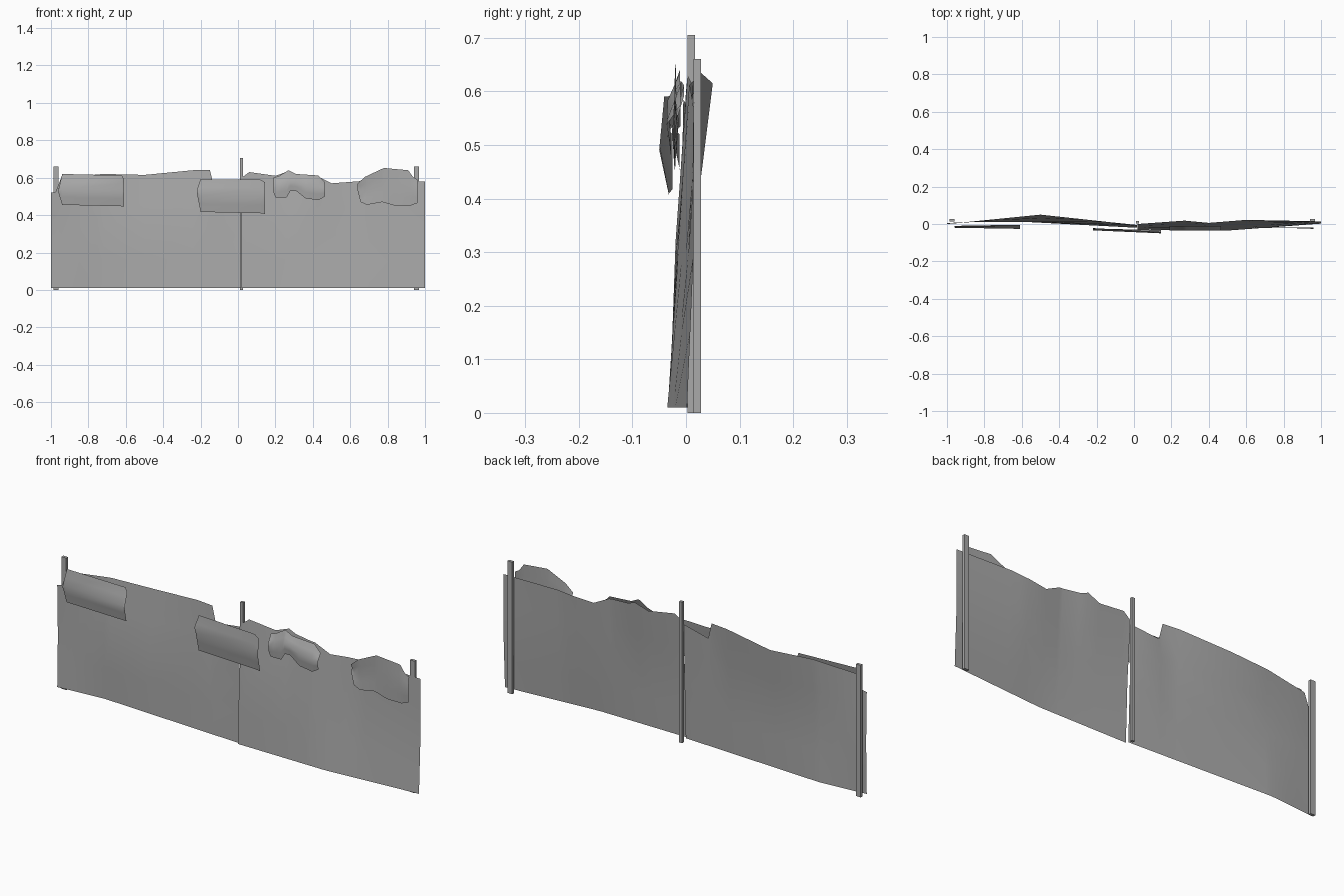
import bpy
import math

default = bpy.data.objects.get("Cube")
if default:
    bpy.data.objects.remove(default, do_unlink=True)

grey = bpy.data.materials.new("weathered grey")
grey.use_nodes = True
shade = (0.4, 0.4, 0.4, 1)
grey.diffuse_color = shade
grey.node_tree.nodes["Principled BSDF"].inputs["Base Color"].default_value = shade


def sample(line, x):
    """Height of a polyline at x."""
    if x <= line[0][0]:
        return line[0][1]
    for (xa, va), (xb, vb) in zip(line, line[1:]):
        if x <= xb:
            return va + (vb - va) * (x - xa) / (xb - xa)
    return line[-1][1]


def add_object(name, verts, faces):
    mesh = bpy.data.meshes.new(name)
    mesh.from_pydata(verts, [], faces)
    mesh.materials.append(grey)
    obj = bpy.data.objects.new(name, mesh)
    bpy.context.collection.objects.link(obj)
    return obj


def sheet(name, bottom, top, depths, rows=4):
    """Thin draped sheet between two outlines; depths run from bottom to top."""
    xs = sorted({p[0] for line in (bottom, top, *depths) for p in line
                 if top[0][0] <= p[0] <= top[-1][0]})
    verts = []
    for x in xs:
        low, high = sample(bottom, x), sample(top, x)
        for r in range(rows + 1):
            t = r / rows
            levels = [(i / (len(depths) - 1), sample(d, x)) for i, d in enumerate(depths)]
            verts.append((x, sample(levels, t), low + (high - low) * t))
    n = rows + 1
    faces = [(c * n + r, c * n + n + r, c * n + n + r + 1, c * n + r + 1)
             for c in range(len(xs) - 1) for r in range(rows)]
    obj = add_object(name, verts, faces)
    bpy.ops.object.select_all(action="DESELECT")
    obj.select_set(True)
    bpy.context.view_layer.objects.active = obj
    bpy.ops.object.shade_smooth_by_angle(angle=math.radians(40))
    return obj


def post(name, x, y, width, height):
    bpy.ops.mesh.primitive_cube_add(size=1, location=(x, y, height / 2))
    obj = bpy.context.object
    obj.name = name
    obj.scale = (width, 0.014, height)
    bpy.ops.object.transform_apply(location=False, rotation=False, scale=True)
    obj.data.materials.append(grey)


# Posts behind the sheets
post("right_post", -0.973, 0.021, 0.026, 0.66)
post("middle_post", 0.018, 0.01, 0.016, 0.705)
post("left_post", 0.955, 0.021, 0.026, 0.66)

# Two large sagging sheets
sheet("right_sheet",
      [(-1, 0.01), (0.015, 0.01)],
      [(-1, 0.52), (-0.975, 0.525), (-0.945, 0.6), (-0.72, 0.62), (-0.5, 0.615),
       (-0.24, 0.64), (-0.15, 0.64), (-0.13, 0.56), (0.015, 0.585)],
      [[(-1, 0), (-0.75, 0.02), (0.015, -0.02)],
       [(-1, 0.005), (-0.85, 0.012), (-0.5, 0.012), (0.015, -0.01)],
       [(-1, 0), (-0.9, 0.01), (-0.5, 0.05), (-0.15, 0.012), (0.015, -0.005)]])
sheet("left_sheet",
      [(0.02, 0.01), (1, 0.01)],
      [(0.02, 0.6), (0.06, 0.63), (0.2, 0.61), (0.27, 0.635), (0.31, 0.62),
       (0.42, 0.61), (0.5, 0.57), (0.7, 0.585), (1, 0.58)],
      [[(0.02, -0.03), (0.5, -0.035), (1, 0.002)],
       [(0.02, -0.02), (0.4, -0.015), (0.65, 0.003), (1, 0.014)],
       [(0.02, 0), (0.27, 0.018), (0.4, 0.006), (0.6, 0.022), (1, 0.014)]])

# Smaller patches hung over the top edge
sheet("right_patch",
      [(-0.96, 0.52), (-0.94, 0.455), (-0.61, 0.447)],
      [(-0.96, 0.535), (-0.94, 0.62), (-0.62, 0.612), (-0.61, 0.59)],
      [[(-0.96, -0.012), (-0.61, -0.01)], [(-0.96, -0.02), (-0.61, -0.026)],
       [(-0.96, -0.01), (-0.61, -0.004)]])
sheet("middle_patch",
      [(-0.22, 0.52), (-0.2, 0.417), (0.12, 0.41), (0.145, 0.407)],
      [(-0.22, 0.535), (-0.2, 0.592), (0.12, 0.59), (0.145, 0.575)],
      [[(-0.22, -0.025), (0.145, -0.032)], [(-0.22, -0.034), (0.145, -0.05)],
       [(-0.22, -0.022), (0.145, -0.042)]])
sheet("centre_left_patch",
      [(0.19, 0.52), (0.2, 0.495), (0.26, 0.495), (0.28, 0.53), (0.31, 0.53),
       (0.36, 0.49), (0.43, 0.48), (0.465, 0.5)],
      [(0.19, 0.6), (0.22, 0.61), (0.27, 0.64), (0.31, 0.62), (0.43, 0.612), (0.465, 0.575)],
      [[(0.19, -0.03), (0.465, -0.028)], [(0.19, -0.034), (0.465, -0.036)],
       [(0.19, -0.012), (0.465, -0.01)]])
sheet("left_patch",
      [(0.64, 0.53), (0.655, 0.47), (0.69, 0.455), (0.77, 0.47), (0.84, 0.45),
       (0.92, 0.45), (0.96, 0.465)],
      [(0.64, 0.57), (0.68, 0.605), (0.78, 0.652), (0.91, 0.64), (0.935, 0.605), (0.96, 0.59)],
      [[(0.64, -0.02), (0.96, -0.022)], [(0.64, -0.014), (0.96, -0.026)],
       [(0.64, -0.022), (0.96, -0.018)]])
